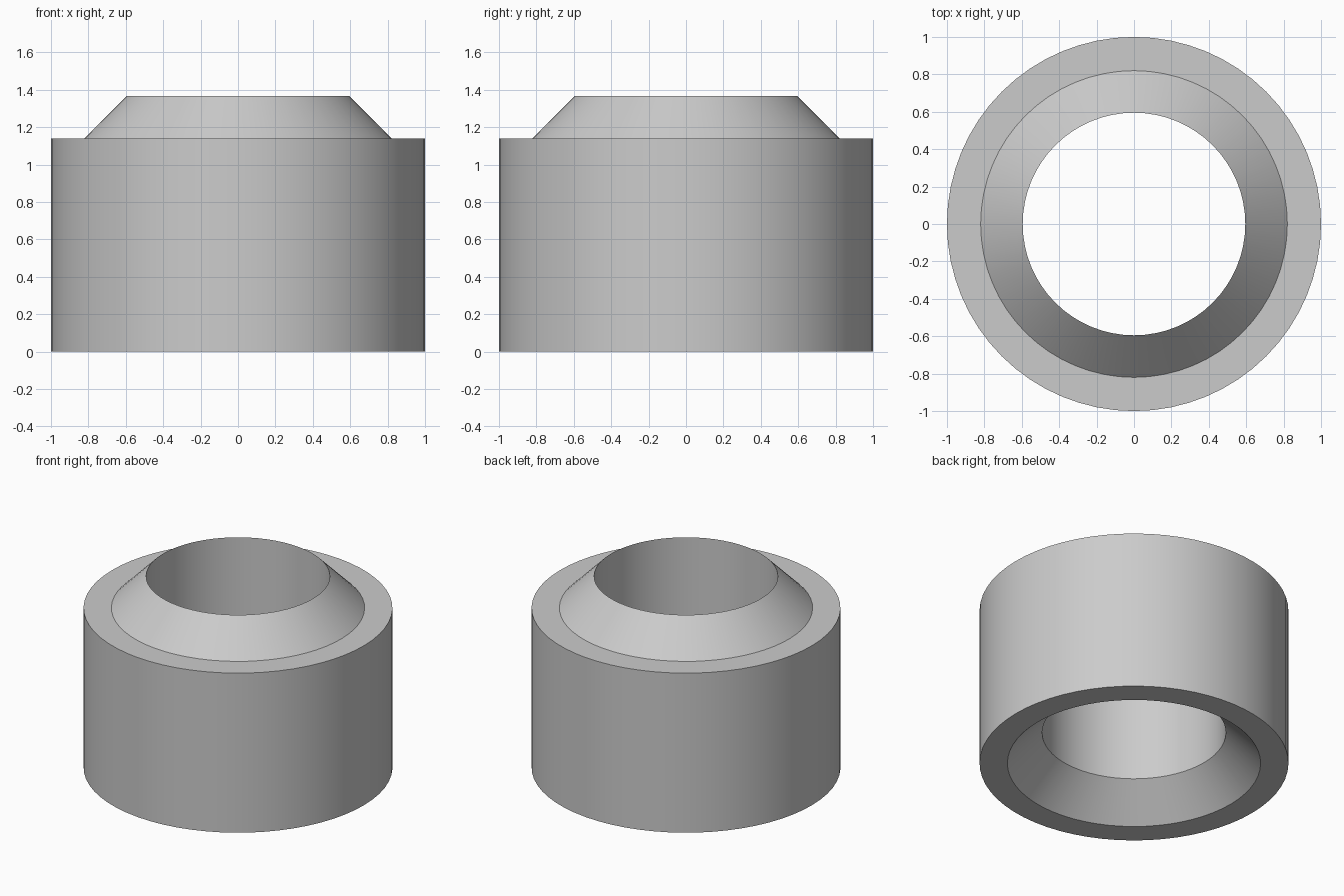
import bpy, bmesh, math

cube = bpy.data.objects.get("Cube")
if cube:
    bpy.data.objects.remove(cube, do_unlink=True)

SEGMENTS = 64
R_OUT, R_SEAT, R_BORE = 1.0, 0.82, 0.595
H_BODY, H_CONE = 1.14, 0.227

# Plain grey metal
grey = bpy.data.materials.new("grey metal")
grey.use_nodes = True
colour = (0.6, 0.6, 0.6, 1)
grey.diffuse_color = colour
grey.node_tree.nodes["Principled BSDF"].inputs["Base Color"].default_value = colour

# Closed half section: outer wall, shoulder, raised cone, bore, conical recess
profile = [(R_OUT, 0), (R_OUT, H_BODY), (R_SEAT, H_BODY),
           (R_BORE, H_BODY + H_CONE), (R_BORE, H_CONE), (R_SEAT, 0)]

# Revolve the section into the ring
bm = bmesh.new()
rings = []
for i in range(SEGMENTS):
    a = 2 * math.pi * i / SEGMENTS
    rings.append([bm.verts.new((r * math.cos(a), r * math.sin(a), z)) for r, z in profile])
for i, ring in enumerate(rings):
    following = rings[(i + 1) % SEGMENTS]
    for j in range(len(profile)):
        k = (j + 1) % len(profile)
        bm.faces.new((ring[j], following[j], following[k], ring[k]))
bmesh.ops.recalc_face_normals(bm, faces=bm.faces)

mesh = bpy.data.meshes.new("stacking_ring")
bm.to_mesh(mesh)
bm.free()
mesh.materials.append(grey)
ring_object = bpy.data.objects.new("stacking_ring", mesh)
bpy.context.collection.objects.link(ring_object)

# Smooth walls with crisp rims
bpy.ops.object.select_all(action="DESELECT")
ring_object.select_set(True)
bpy.context.view_layer.objects.active = ring_object
bpy.ops.object.shade_smooth_by_angle(angle=math.radians(30))
